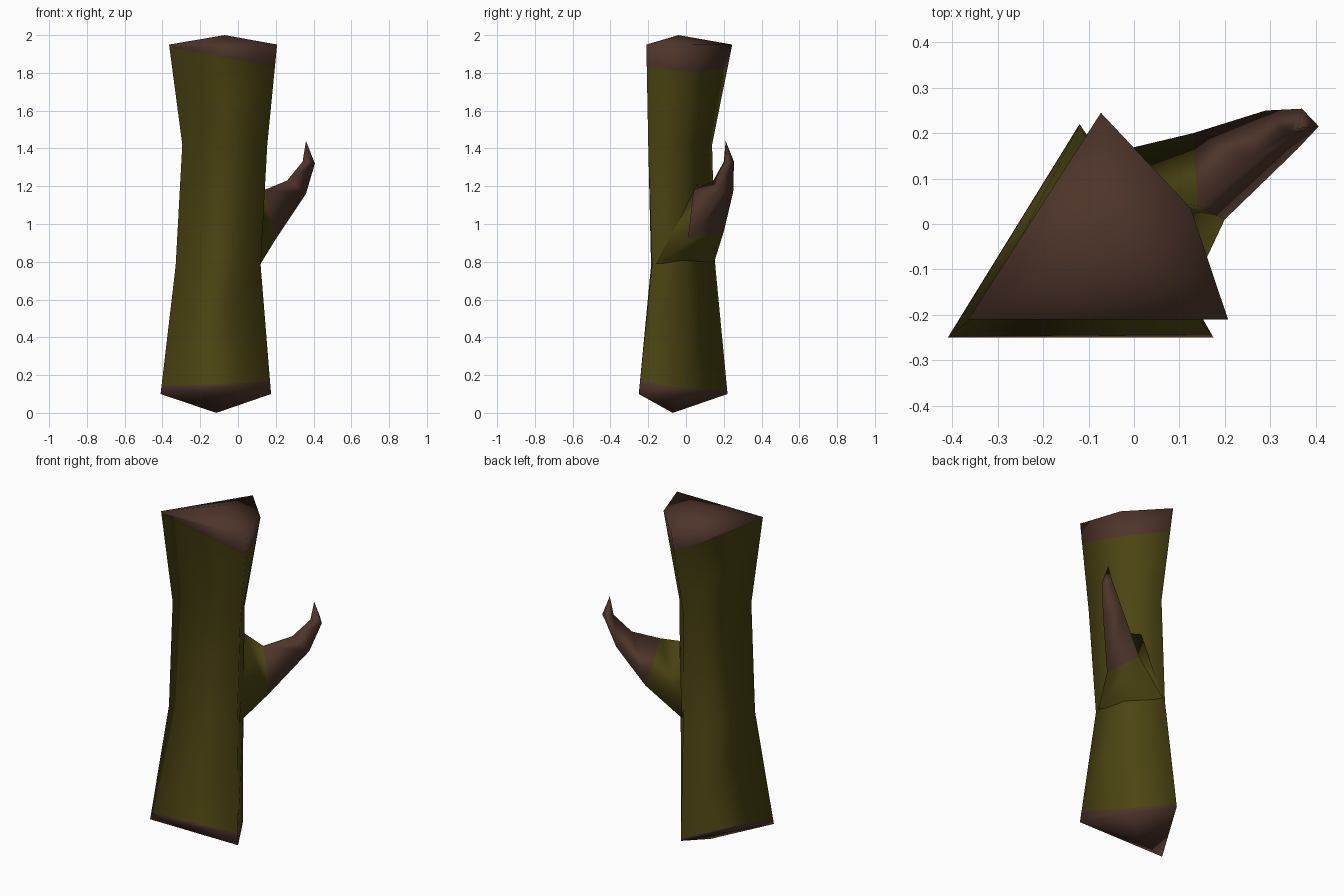
import bpy, bmesh
from mathutils import Vector

cube = bpy.data.objects.get("Cube")
if cube:
    bpy.data.objects.remove(cube, do_unlink=True)


def make_material(name, rgb):
    mat = bpy.data.materials.new(name)
    mat.use_nodes = True
    color = (*rgb, 1.0)
    mat.diffuse_color = color
    bsdf = next(n for n in mat.node_tree.nodes if n.type == 'BSDF_PRINCIPLED')
    bsdf.inputs["Base Color"].default_value = color
    bsdf.inputs["Roughness"].default_value = 0.9
    return mat


MATERIALS = [make_material("moss_green", (0.070, 0.058, 0.006)),
             make_material("bark_brown", (0.075, 0.035, 0.023))]
GREEN, BROWN = 0, 1


def loft(name, rings, colors, start=None, end=None):
    """Join rings of equal size; colors holds one material index per segment."""
    bm = bmesh.new()
    loops = [[bm.verts.new(p) for p in ring] for ring in rings]
    count = len(loops[0])
    for low, high, color in zip(loops, loops[1:], colors):
        for i in range(count):
            j = (i + 1) % count
            bm.faces.new((low[i], low[j], high[j], high[i])).material_index = color
    # Pointed caps
    for loop, apex in ((loops[0], start), (loops[-1], end)):
        if apex:
            tip = bm.verts.new(apex)
            for i in range(count):
                face = bm.faces.new((loop[i], loop[(i + 1) % count], tip))
                face.material_index = BROWN
    bmesh.ops.recalc_face_normals(bm, faces=bm.faces)
    mesh = bpy.data.meshes.new(name)
    bm.to_mesh(mesh)
    bm.free()
    for mat in MATERIALS:
        mesh.materials.append(mat)
    mesh.shade_smooth()
    obj = bpy.data.objects.new(name, mesh)
    bpy.context.collection.objects.link(obj)
    return obj


def ring_at(z, *points):
    return [Vector((x, y, z)) for x, y in points]


def slice_ring(low, high, heights):
    """Ring on the surface between two rings, at one height per corner."""
    return [a.lerp(b, (h - a.z) / (b.z - a.z)) for a, b, h in zip(low, high, heights)]


# Trunk: front right, front left, side and back corners
foot = ring_at(0.10, (-0.41, -0.25), (0.175, -0.25), (0.035, -0.005), (-0.12, 0.22))
lower = ring_at(0.78, (-0.33, -0.185), (0.12, -0.18), (0.05, -0.02), (-0.09, 0.155))
upper = ring_at(1.42, (-0.295, -0.20), (0.155, -0.20), (0.055, -0.015), (-0.08, 0.138))
crown = ring_at(1.95, (-0.365, -0.21), (0.207, -0.21), (0.125, 0.035), (-0.073, 0.245))
foot_band = slice_ring(foot, lower, (0.14, 0.165, 0.13, 0.115))
crown_band = slice_ring(upper, crown, (1.935, 1.835, 1.805, 1.82))
loft("trunk", [foot, foot_band, lower, upper, crown_band, crown],
     [BROWN, GREEN, GREEN, GREEN, BROWN],
     start=(-0.115, -0.07, 0.0), end=(-0.07, -0.04, 2.0))

# Branch stub: three-sided, curving up to a point
branch_rings = [
    [(0.12, -0.16, 0.79), (-0.08, 0.15, 0.80), (0.0, 0.06, 1.21)],
    [(0.20, 0.01, 0.92), (0.13, 0.20, 0.96), (0.14, 0.04, 1.18)],
    [(0.36, 0.165, 1.16), (0.29, 0.25, 1.17), (0.26, 0.145, 1.23)],
    [(0.407, 0.215, 1.32), (0.37, 0.254, 1.33), (0.342, 0.20, 1.33)],
]
loft("branch", branch_rings, [GREEN, BROWN, BROWN], end=(0.36, 0.21, 1.44))
